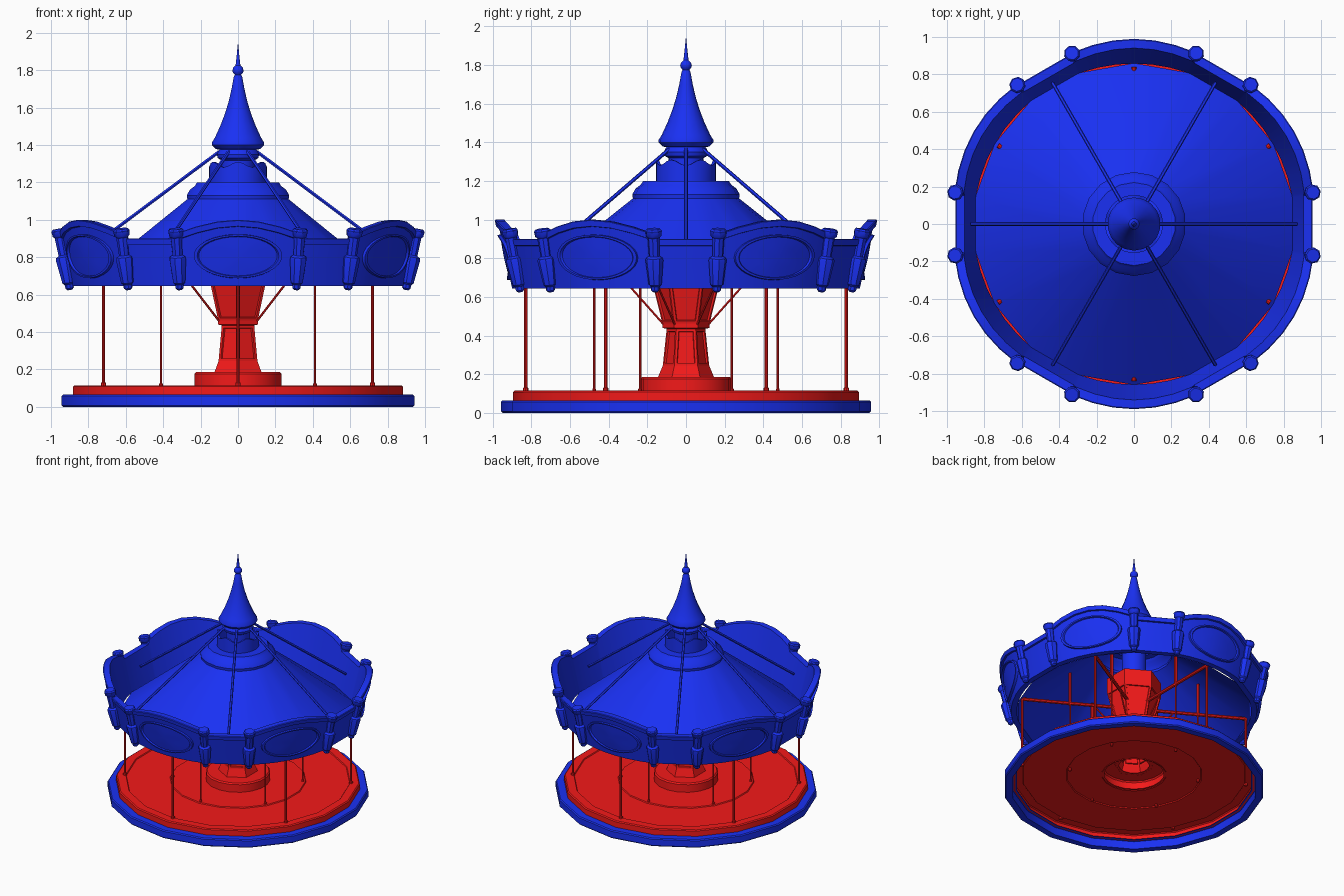
import bpy, bmesh
from math import sin, cos, radians, pi
from mathutils import Vector, Matrix

if "Cube" in bpy.data.objects:
    bpy.data.objects.remove(bpy.data.objects["Cube"])


def material(name, col):
    m = bpy.data.materials.new(name)
    m.diffuse_color = col
    m.use_nodes = True
    m.node_tree.nodes["Principled BSDF"].inputs["Base Color"].default_value = m.diffuse_color
    return m


BLUE = material("blue_paint", (0.01, 0.03, 0.9, 1))
RED = material("red_paint", (0.9, 0.01, 0.01, 1))


def finish(name, bm, mat, smooth=True):
    bmesh.ops.remove_doubles(bm, verts=bm.verts, dist=1e-5)
    bmesh.ops.recalc_face_normals(bm, faces=bm.faces)
    me = bpy.data.meshes.new(name)
    bm.to_mesh(me)
    bm.free()
    me.materials.append(mat)
    ob = bpy.data.objects.new(name, me)
    bpy.context.collection.objects.link(ob)
    if smooth:
        bpy.ops.object.select_all(action='DESELECT')
        ob.select_set(True)
        bpy.context.view_layer.objects.active = ob
        bpy.ops.object.shade_smooth_by_angle(angle=radians(35))
    return ob


def skin(bm, rings, close=True):
    """Bridge successive closed vertex loops with quads; returns faces per band."""
    loops = [[bm.verts.new(p) for p in r] for r in rings]
    n, bands = len(loops[0]), []
    for a, b in zip(loops, loops[1:]):
        bands.append([bm.faces.new((a[i], a[(i + 1) % n], b[(i + 1) % n], b[i]))
                      for i in range(n if close else n - 1)])
    return loops, bands


def polar(r, deg, z):
    return Vector((r * cos(radians(deg)), r * sin(radians(deg)), z))


def lathe(name, prof, mat, n=18, start=10, smooth=True):
    bm = bmesh.new()
    skin(bm, [[polar(r, start + 360 * i / n, z) for i in range(n)] for r, z in prof])
    return finish(name, bm, mat, smooth)


def turned(bm, a, b, prof, n=8):
    """Turned part along a-b; profile is (fraction, radius)."""
    a, b = Vector(a), Vector(b)
    q = (b - a).to_track_quat('Z', 'Y')
    rings = [[a + (b - a) * t + q @ polar(r, 360 * i / n, 0) for i in range(n)] for t, r in prof]
    loops, _ = skin(bm, rings)
    bm.faces.new(loops[0])
    bm.faces.new(loops[-1])


def six(name, mat, r0, z0, r1, z1, prof, offset=30, n=8):
    """Six identical turned parts spaced around the axis."""
    bm = bmesh.new()
    for k in range(6):
        d = offset + 60 * k
        turned(bm, polar(r0, d, z0), polar(r1, d, z1), prof, n)
    finish(name, bm, mat)


# Base ring and open-bottomed platform with a shallow walkway
lathe("base_ring", [(.9, .062), (.9, 0), (.95, 0), (.957, .008), (.957, .057),
                    (.95, .065), (.87, .065)], BLUE)
lathe("platform", [(.88, .06), (.895, .065), (.895, .108), (.887, .115), (.825, .115),
                   (.82, .108), (.5, .108), (.495, .115), (.22, .115)], RED)
lathe("centre_drum", [(.236, .108), (.236, .176), (.227, .186), (.11, .186)], RED)

# Hexagonal centre column with recessed panels
bm = bmesh.new()
col = [(.145, .185), (.12, .245), (.1, .435), (.122, .44), (.122, .462), (.2, .78), (.2, .9), (.1, .9)]
_, bands = skin(bm, [[polar(r, 30 + 60 * i, z) for i in range(6)] for r, z in col])
bmesh.ops.recalc_face_normals(bm, faces=bm.faces)
bmesh.ops.inset_individual(bm, faces=bands[1] + bands[4], thickness=.018)
bmesh.ops.inset_individual(bm, faces=bands[1] + bands[4], thickness=.004, depth=-.01)
finish("centre_column", bm, RED, False)

# Poles, ceiling arms and braces
six("outer_pole", RED, .83, .1, .83, .67, [(0, .014), (.05, .014), (.055, .009), (1, .009)])
six("inner_pole", RED, .475, .095, .475, .66, [(0, .01), (.05, .01), (.055, .006), (1, .006)])
six("inner_pole_sleeve", RED, .475, .65, .475, .92, [(0, .012), (1, .012)])
six("ceiling_arm", RED, .1, .665, .84, .665, [(0, .013), (1, .013)])
six("arm_brace", RED, .1, .44, .3, .665, [(0, .006), (1, .006)], n=6)

# Roof cone with stepped shoulder
lathe("roof", [(.86, .645), (.275, 1.11), (.278, 1.13), (.262, 1.16), (.235, 1.18),
               (.222, 1.2), (.1, 1.2)], BLUE)

# Scalloped open neck
bm = bmesh.new()
N = 36
skin(bm, [[polar(r, 10 * i, z - w * .03 * (.5 + .5 * cos(radians(60 * i)))) for i in range(N)]
          for r, z, w in [(.155, 1.19, 0), (.155, 1.31, 1), (.14, 1.31, 1), (.14, 1.19, 0)]])
finish("roof_neck", bm, BLUE)
lathe("mast", [(.09, .85), (.09, 1.33)], BLUE)

# Spire with collar, ball and needle tip
lathe("spire", [(.02, 1.31), (.085, 1.315), (.11, 1.33), (.115, 1.35), (.105, 1.37), (.1, 1.375),
                (.12, 1.378), (.142, 1.4), (.142, 1.412), (.125, 1.44), (.095, 1.505), (.07, 1.57),
                (.05, 1.635), (.035, 1.7), (.023, 1.765), (.017, 1.775), (.028, 1.788),
                (.03, 1.8), (.026, 1.813), (.013, 1.826), (.007, 1.88), (0, 1.95)], BLUE)
six("roof_stay", BLUE, .1, 1.365, .87, .79, [(0, .01), (1, .01)], offset=0, n=6)


# Flared crown: six arched panels joined by low straight links
def crown_r(z):
    return .9 + .055 * (z - .645) / .255


outline = []
for k in range(6):
    c = 30 + 60 * k
    outline.append((c - 20.5, .9))
    outline += [(c + 19.5 * t / 3, .93 + .07 * cos(pi / 2 * t / 3)) for t in range(-3, 4)]
    outline.append((c + 20.5, .9))
bm = bmesh.new()
rings = [[polar(.858, d, .645) for d, _ in outline],
         [polar(.9, d, .645) for d, _ in outline]]
for drop, out in [(.036, 0), (.034, .014), (.004, .014), (0, .008), (0, -.036)]:
    rings.append([polar(crown_r(t - drop) + out, d, t - drop) for d, t in outline])
rings.append(rings[0])
skin(bm, rings)
finish("crown", bm, BLUE)

# Oval framed medallions
bm = bmesh.new()
for k in range(6):
    rings = []
    for s, lift in [(1, -.004), (.985, .016), (.91, .016), (.885, .004), (.5, .006), (0, .008)]:
        ring = []
        for j in range(32):
            a = 2 * pi * j / 32
            z = .805 + .118 * s * sin(a)
            ring.append(polar(crown_r(z) + lift, 30 + 60 * k + 14.6 * s * cos(a), z))
        rings.append(ring)
    skin(bm, rings)
finish("crown_medallions", bm, BLUE)

# Tilted turned pilasters at both ends of every panel
pil = [(0, .012), (.03, .023), (.09, .024), (.12, .034), (.5, .047), (.54, .044), (.57, .028),
       (.86, .032), (.89, .041), (.97, .044), (1, .036)]
bm = bmesh.new()
for k in range(6):
    for s in (-20, 20):
        d = 30 + 60 * k + s
        turned(bm, polar(.912, d, .625), polar(.972, d, .952), pil, 8)
finish("crown_pilasters", bm, BLUE)
